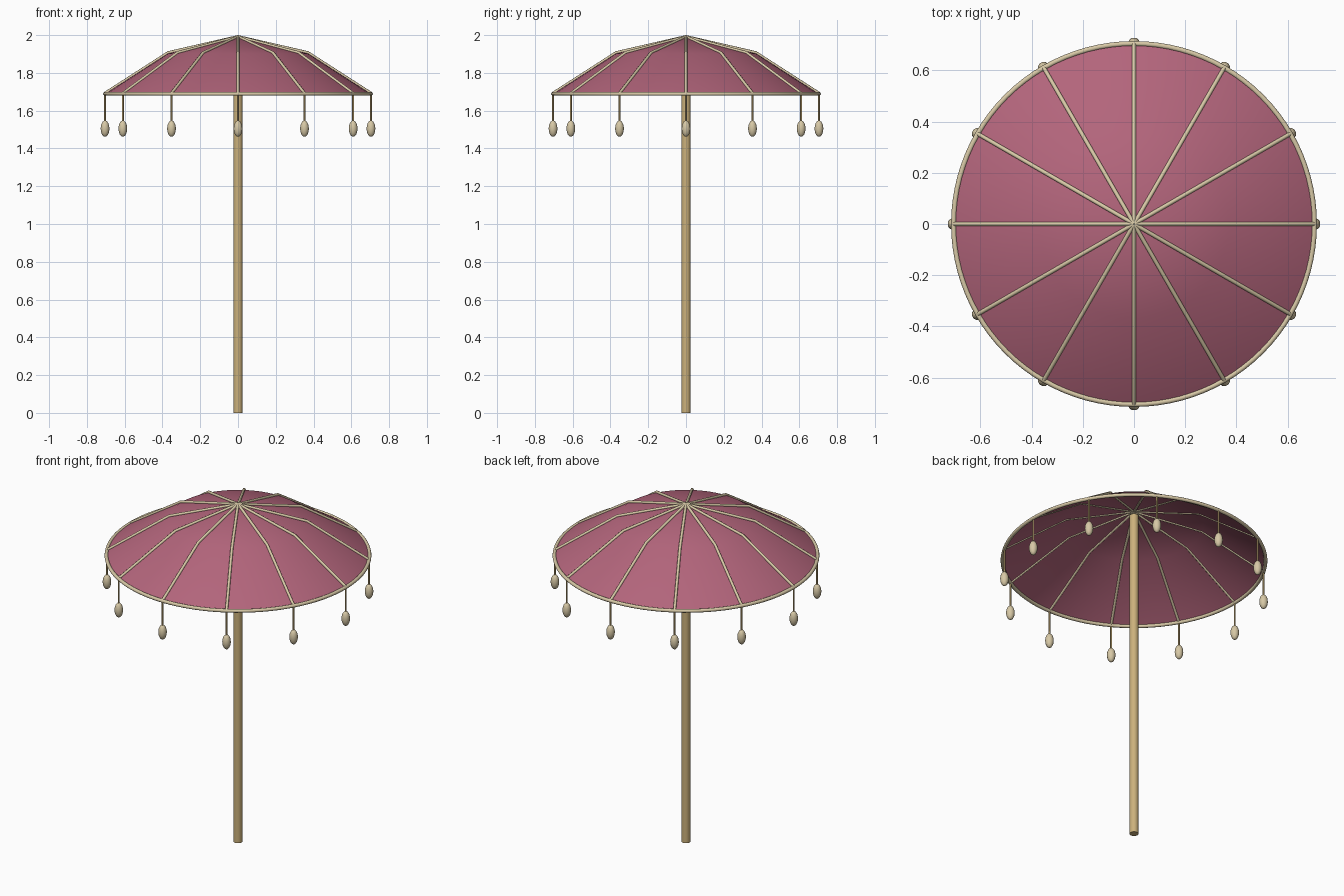
import bpy, bmesh, math
from mathutils import Vector

if "Cube" in bpy.data.objects:
    bpy.data.objects.remove(bpy.data.objects["Cube"])

RIBS = 12
RIM_R, RIM_Z = 0.704, 1.689


def material(name, rgb):
    m = bpy.data.materials.new(name)
    m.diffuse_color = (*rgb, 1)
    m.use_nodes = True
    m.node_tree.nodes["Principled BSDF"].inputs["Base Color"].default_value = m.diffuse_color
    return m


FABRIC = material("fabric", (0.45, 0.13, 0.20))
WOOD = material("wood", (0.60, 0.44, 0.20))
CREAM = material("cream", (0.68, 0.58, 0.38))


def finish(name, mat, angle=40):
    ob = bpy.context.object
    ob.name = name
    ob.data.materials.append(mat)
    bpy.ops.object.shade_smooth_by_angle(angle=math.radians(angle))
    return ob


def tube(name, points, radius, mat):
    """Round bar that follows a polyline."""
    cu = bpy.data.curves.new(name, 'CURVE')
    cu.dimensions = '3D'
    cu.bevel_depth = radius
    cu.bevel_resolution = 2
    cu.use_fill_caps = True
    sp = cu.splines.new('POLY')
    sp.points.add(len(points) - 1)
    for p, co in zip(sp.points, points):
        p.co = (*co, 1)
    cu.materials.append(mat)
    ob = bpy.data.objects.new(name, cu)
    bpy.context.collection.objects.link(ob)


# Pole
POLE_TOP = 1.965
bpy.ops.mesh.primitive_cylinder_add(vertices=24, radius=0.024, depth=POLE_TOP,
                                    location=(0, 0, POLE_TOP / 2))
finish("pole", WOOD)

# Canopy: two-slope profile spun around the pole
bm = bmesh.new()
profile = [(0, 1.99), (0.37, 1.903), (RIM_R, RIM_Z)]
verts = [bm.verts.new((r, 0, z)) for r, z in profile]
edges = [bm.edges.new(pair) for pair in zip(verts, verts[1:])]
bmesh.ops.spin(bm, geom=verts + edges, cent=(0, 0, 0), axis=(0, 0, 1),
               angle=2 * math.pi, steps=72)
bmesh.ops.remove_doubles(bm, verts=bm.verts, dist=1e-4)
bmesh.ops.recalc_face_normals(bm, faces=bm.faces)
if sum(f.normal.z for f in bm.faces) < 0:
    bmesh.ops.reverse_faces(bm, faces=bm.faces)
mesh = bpy.data.meshes.new("canopy")
bm.to_mesh(mesh)
bm.free()
canopy = bpy.data.objects.new("canopy", mesh)
bpy.context.collection.objects.link(canopy)
bpy.context.view_layer.objects.active = canopy
canopy.select_set(True)
finish("canopy", FABRIC)

# Rim hoop
bpy.ops.mesh.primitive_torus_add(major_radius=RIM_R, minor_radius=0.01,
                                 major_segments=96, minor_segments=12,
                                 location=(0, 0, RIM_Z))
finish("rim", CREAM, 60)

# Ribs, each with a hanging cord and bead at its tip
for i in range(RIBS):
    a = 2 * math.pi * i / RIBS
    d = Vector((math.cos(a), math.sin(a), 0))

    def at(r, z):
        return d * r + Vector((0, 0, z))

    tube(f"rib_{i}", [at(0, 1.992), at(0.37, 1.907), at(RIM_R, RIM_Z + 0.003)],
         0.008, CREAM)
    tube(f"tassel_cord_{i}", [at(RIM_R, RIM_Z), at(RIM_R, 1.53)], 0.005, WOOD)
    bpy.ops.mesh.primitive_uv_sphere_add(segments=20, ring_count=12, radius=1,
                                         location=at(RIM_R, 1.505))
    bpy.context.object.scale = (0.023, 0.023, 0.043)
    finish(f"tassel_bead_{i}", CREAM, 60)
